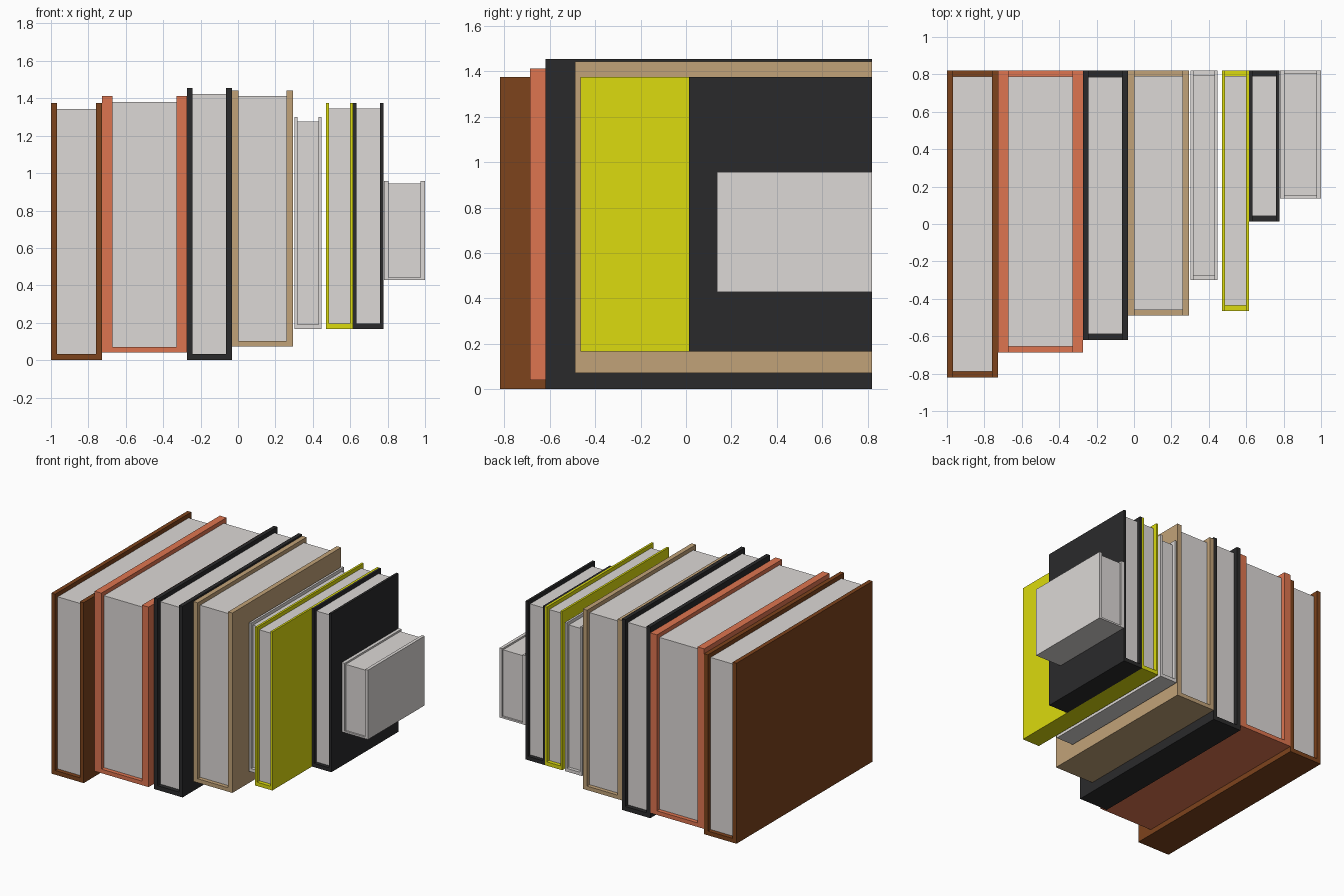
import bpy, bmesh

if "Cube" in bpy.data.objects:
    bpy.data.objects.remove(bpy.data.objects["Cube"])

BACK = 0.82  # every book is flush at the back


def material(name, rgb):
    # colours given as display values, stored as linear
    mat = bpy.data.materials.new(name)
    lin = [(c / 255 / 12.92) if c < 11 else ((c / 255 + 0.055) / 1.055) ** 2.4 for c in rgb]
    mat.diffuse_color = (*lin, 1)
    mat.use_nodes = True
    mat.node_tree.nodes["Principled BSDF"].inputs["Base Color"].default_value = mat.diffuse_color
    return mat


def prism(name, profile, y0, y1, mat):
    # x/z outline extruded along y
    bm = bmesh.new()
    face = bm.faces.new([bm.verts.new((x, y0, z)) for x, z in profile])
    ext = bmesh.ops.extrude_face_region(bm, geom=[face])
    verts = [g for g in ext["geom"] if isinstance(g, bmesh.types.BMVert)]
    bmesh.ops.translate(bm, verts=verts, vec=(0, y1 - y0, 0))
    bmesh.ops.recalc_face_normals(bm, faces=bm.faces)
    mesh = bpy.data.meshes.new(name)
    bm.to_mesh(mesh)
    bm.free()
    mesh.materials.append(mat)
    obj = bpy.data.objects.new(name, mesh)
    bpy.context.collection.objects.link(obj)


brown = material("brown", (125, 67, 28))
orange = material("orange", (222, 117, 80))
black = material("black", (42, 42, 43))
tan = material("tan", (193, 162, 120))
paper = material("paper", (220, 216, 214))
yellow = material("yellow", (220, 219, 14))

# x left, x right, z bottom, z top, y front, board thickness, page inset, colour
books = [
    (-1.00, -0.727, 0.00, 1.375, -0.82, 0.032, 0.032, brown),
    (-0.727, -0.273, 0.04, 1.412, -0.687, 0.056, 0.031, orange),
    (-0.273, -0.033, 0.00, 1.456, -0.62, 0.030, 0.033, black),
    (-0.033, 0.295, 0.072, 1.443, -0.489, 0.036, 0.030, tan),
    (0.303, 0.447, 0.167, 1.300, -0.30, 0.016, 0.025, paper),
    (0.47, 0.615, 0.167, 1.375, -0.465, 0.016, 0.029, yellow),
    (0.615, 0.778, 0.167, 1.375, 0.013, 0.018, 0.029, black),
    (0.78, 1.00, 0.428, 0.957, 0.137, 0.024, 0.013, paper),
]

for i, (x0, x1, z0, z1, y0, t, s, mat) in enumerate(books, 1):
    # U-shaped cover with the spine at the bottom
    prism(f"book_cover_{i}",
          [(x0, z0), (x1, z0), (x1, z1), (x1 - t, z1), (x1 - t, z0 + s),
           (x0 + t, z0 + s), (x0 + t, z1), (x0, z1)], y0, BACK, mat)
    # page block set back from the open edges
    a, b, top = x0 + t, x1 - t, z1 - s
    prism(f"book_pages_{i}", [(a, z0 + s), (b, z0 + s), (b, top), (a, top)],
          y0 + s, BACK - s, paper)
